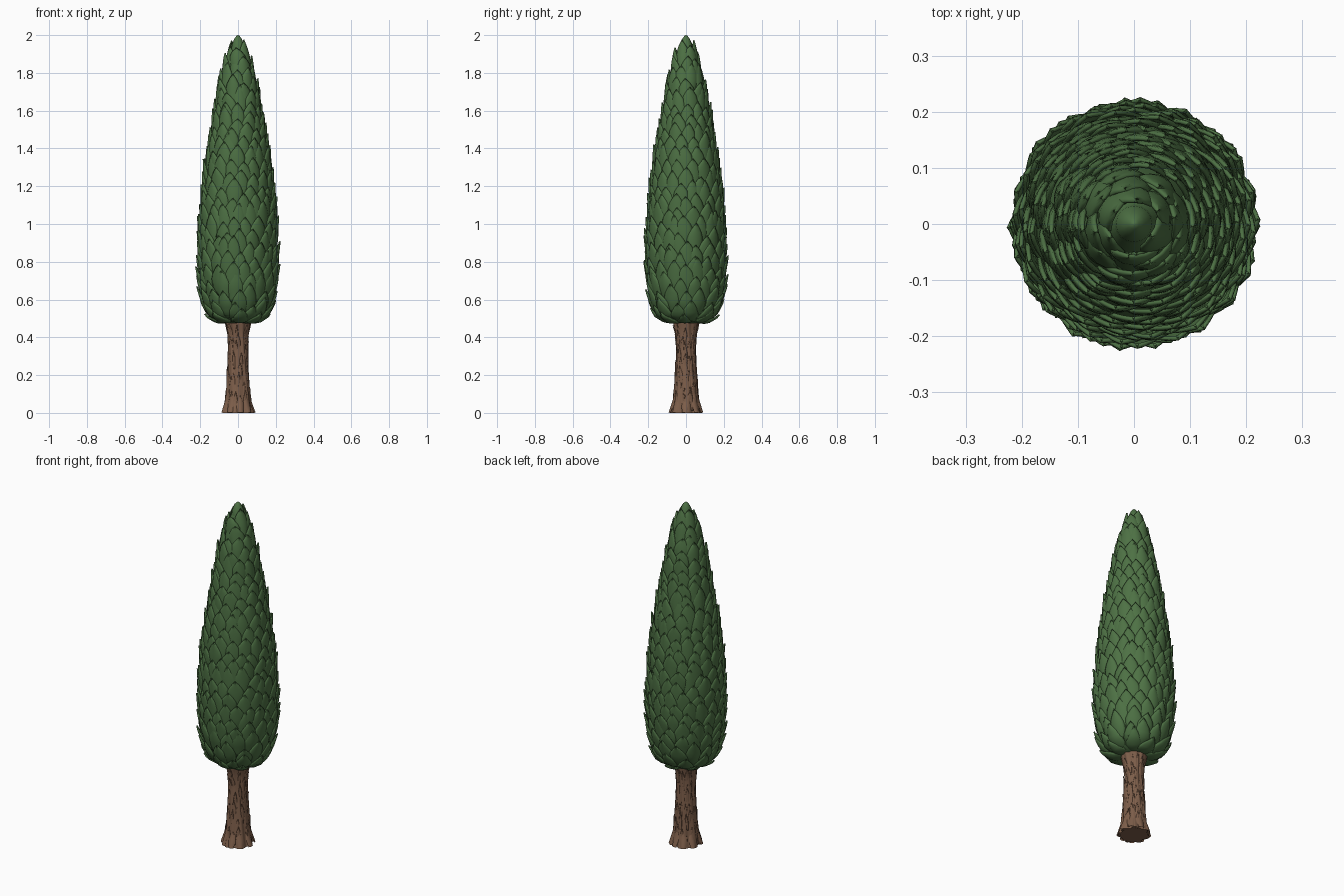
import bpy, math, random
from math import pi, sin, cos
from mathutils import Vector

random.seed(4)
if "Cube" in bpy.data.objects:
    bpy.data.objects.remove(bpy.data.objects["Cube"])


def material(name, color):
    m = bpy.data.materials.new(name)
    m.use_nodes = True
    m.diffuse_color = color
    m.node_tree.nodes["Principled BSDF"].inputs["Base Color"].default_value = color
    return m


GREEN = material("leaf green", (0.075, 0.165, 0.058, 1))
BROWN = material("bark brown", (0.205, 0.112, 0.068, 1))

# Outlines as (radius, height), running from the bottom up
CROWN = [Vector(p) for p in [(.04, .475), (.11, .485), (.155, .52), (.18, .58), (.197, .68), (.203, .8),
                             (.2, .95), (.185, 1.15), (.16, 1.35), (.125, 1.55), (.09, 1.75),
                             (.055, 1.88), (.018, 1.975)]]
TRUNK = [Vector(p) for p in [(.08, 0), (.068, .06), (.06, .15), (.054, .25), (.051, .35),
                             (.055, .42), (.068, .475)]]


def length(profile):
    return sum((b - a).length for a, b in zip(profile, profile[1:]))


def along(profile, s):
    """Point at arc length s."""
    for a, b in zip(profile, profile[1:]):
        step = (b - a).length
        if s <= step or b is profile[-1]:
            return a + (b - a) * (s / step)
        s -= step


def frame(profile, s):
    """Point and outward normal at arc length s."""
    d = (along(profile, s + .03) - along(profile, max(s - .03, 0))).normalized()
    return along(profile, s), Vector((d.y, -d.x))


def polar(r, a, z):
    return (r * cos(a), r * sin(a), z)


def make(name, verts, faces, mat, angle=50):
    mesh = bpy.data.meshes.new(name)
    mesh.from_pydata(verts, [], faces)
    mesh.materials.append(mat)
    ob = bpy.data.objects.new(name, mesh)
    bpy.context.collection.objects.link(ob)
    bpy.ops.object.select_all(action='DESELECT')
    ob.select_set(True)
    bpy.context.view_layer.objects.active = ob
    bpy.ops.object.shade_smooth_by_angle(angle=math.radians(angle))
    return ob


def grid_faces(rows, cols, start=0, closed=False):
    faces = []
    for i in range(rows - 1):
        for j in range(cols if closed else cols - 1):
            k = (j + 1) % cols
            faces.append([start + i * cols + j, start + i * cols + k,
                          start + (i + 1) * cols + k, start + (i + 1) * cols + j])
    return faces


def add_scale(verts, faces, profile, s0, angle, size, half, sink, lift, dome, lean=0):
    """A pointed, domed scale that hugs the profile and lifts off at its tip."""
    rows, cols = 8, 7
    start = len(verts)
    for i in range(rows):
        t = i / (rows - 1)
        p, n = frame(profile, s0 + t * size)
        w = half * (max(.03, 1 - max(0, (t - .4) / .6) ** 1.8)) * (.75 + .25 * min(1, t / .4))
        for j in range(cols):
            u = 2 * j / (cols - 1) - 1
            q = p + n * (sink + (lift - sink) * t + dome * (1 - u * u) * (1 - .6 * t * t))
            a = angle + (u * w + lean * t) / max(p.x, .035)
            verts.append(polar(max(q.x, .002), a, q.y))
    faces += grid_faces(rows, cols, start)


def lathe(name, profile, sides, mat, shape):
    verts = [polar(shape(p.x, 2 * pi * j / sides, p.y), 2 * pi * j / sides, p.y)
             for p in profile for j in range(sides)]
    faces = grid_faces(len(profile), sides, closed=True)
    faces += [list(range(sides))[::-1], [len(verts) - sides + j for j in range(sides)]]
    return make(name, verts, faces, mat)


# Inner body of the crown, hidden behind the scales
lathe("crown_core", CROWN, 32, GREEN, lambda r, a, z: r * .95)

# Overlapping scales in staggered rings
verts, faces = [], []
total, s, ring = length(CROWN), .0, 0
while s < total - .13:
    r = along(CROWN, s + .05).x
    count = max(5, round(2 * pi * r / .068))
    for k in range(count):
        angle = 2 * pi * (k + .5 * (ring % 2) + random.uniform(-.18, .18)) / count
        size = random.uniform(.135, .175)
        s0 = s + random.uniform(-.018, .018)
        add_scale(verts, faces, CROWN, max(s0, 0), angle, min(size, total - s0), random.uniform(.043, .052),
                  -.012, random.uniform(.012, .022), .012, random.uniform(-.012, .012))
    s += .062
    ring += 1
scales = make("crown_scales", verts, faces, GREEN)
solid = scales.modifiers.new("thickness", 'SOLIDIFY')
solid.thickness = .006
solid.offset = -1

# Pointed bud at the top
BUD = [Vector(p) for p in [(.03, 1.84), (.038, 1.9), (.032, 1.95), (.02, 1.98), (.009, 1.995), (.002, 2)]]
lathe("crown_tip", BUD, 16, GREEN, lambda r, a, z: r)


# Fluted trunk whose roots spread at the ground
def flutes(r, a, z):
    root = max(0, 1 - z / .14)
    twist = a + z * 1.5
    return r * (1 + .035 * sin(9 * twist) + .025 * sin(14 * twist + 2) + root * .09 * sin(7 * a + 1))


STEPS = [along(TRUNK, length(TRUNK) * i / 16) for i in range(17)]
lathe("trunk", STEPS, 72, BROWN, flutes)

# Raised strips of bark
verts, faces = [], []
span = length(TRUNK)
for ring in range(9):
    for k in range(11):
        size = random.uniform(.07, .12)
        s0 = min(span - size, max(0, ring * .047 + random.uniform(-.02, .02)))
        angle = 2 * pi * (k + .5 * (ring % 2) + random.uniform(-.3, .3)) / 11
        add_scale(verts, faces, TRUNK, s0, angle, size, random.uniform(.009, .014),
                  -.005, random.uniform(-.001, .005), .004, random.uniform(-.01, .01))
bark = make("bark_strips", verts, faces, BROWN)
solid = bark.modifiers.new("thickness", 'SOLIDIFY')
solid.thickness = .004
solid.offset = -1

# Root toes around the foot
verts, faces = [], []
for k in range(9):
    angle = 2 * pi * (k + random.uniform(-.2, .2)) / 9
    add_scale(verts, faces, TRUNK, 0, angle, random.uniform(.08, .13), .02, .006, -.006, .007)
make("root_toes", verts, faces, BROWN)
